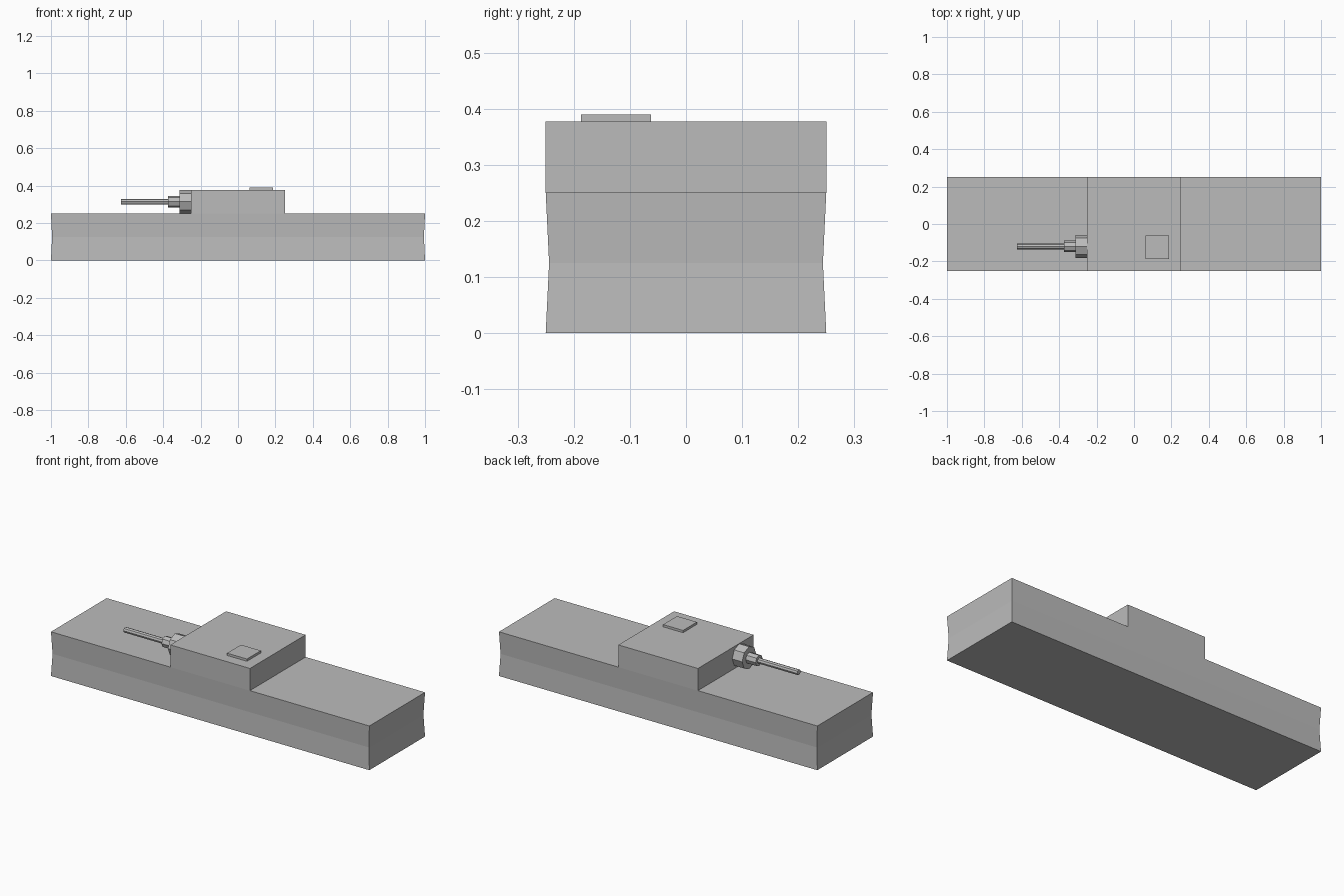
import bpy
import bmesh
from math import pi
from mathutils import Matrix, Vector

cube = bpy.data.objects.get("Cube")
if cube:
    bpy.data.objects.remove(cube, do_unlink=True)

# Single grey finish
grey = bpy.data.materials.new("plain_grey")
grey.use_nodes = True
colour = (0.5, 0.5, 0.5, 1)
grey.diffuse_color = colour
grey.node_tree.nodes["Principled BSDF"].inputs["Base Color"].default_value = colour


def finish(name, bm):
    bmesh.ops.recalc_face_normals(bm, faces=bm.faces)
    mesh = bpy.data.meshes.new(name)
    bm.to_mesh(mesh)
    bm.free()
    mesh.materials.append(grey)
    obj = bpy.data.objects.new(name, mesh)
    bpy.context.collection.objects.link(obj)
    return obj


def box(name, low, high):
    low, high = Vector(low), Vector(high)
    bm = bmesh.new()
    place = Matrix.Translation((low + high) / 2) @ Matrix.Diagonal((high - low).to_4d())
    bmesh.ops.create_cube(bm, size=1, matrix=place)
    return finish(name, bm)


def rod(name, x0, x1, radius, sides=8):
    bm = bmesh.new()
    place = Matrix.Translation(((x0 + x1) / 2, -0.12, 0.3135)) @ Matrix.Rotation(pi / 2, 4, "Y")
    bmesh.ops.create_cone(bm, cap_ends=True, segments=sides, radius1=radius,
                          radius2=radius, depth=x1 - x0, matrix=place)
    return finish(name, bm)


# Hull: a slab with a slight waist at mid height
bm = bmesh.new()
rings = []
for z, inset in ((0, 0), (0.125, 0.006), (0.251, 0)):
    x, y = 1 - inset, 0.25 - inset
    rings.append([bm.verts.new((sx * x, sy * y, z))
                  for sx, sy in ((-1, -1), (1, -1), (1, 1), (-1, 1))])
for lower, upper in zip(rings, rings[1:]):
    for i in range(4):
        j = (i + 1) % 4
        bm.faces.new((lower[i], lower[j], upper[j], upper[i]))
bm.faces.new(rings[0])
bm.faces.new(rings[-1])
finish("hull", bm)

# Turret block with a square hatch plate
box("turret", (-0.25, -0.25, 0.251), (0.25, 0.25, 0.377))
box("hatch", (0.0625, -0.1875, 0.377), (0.1875, -0.0625, 0.39))

# Gun: mount, collar and barrel along the x axis
rod("gun_mount", -0.3125, -0.25, 0.0625)
rod("gun_collar", -0.375, -0.3125, 0.031)
rod("gun_barrel", -0.625, -0.375, 0.0156)
